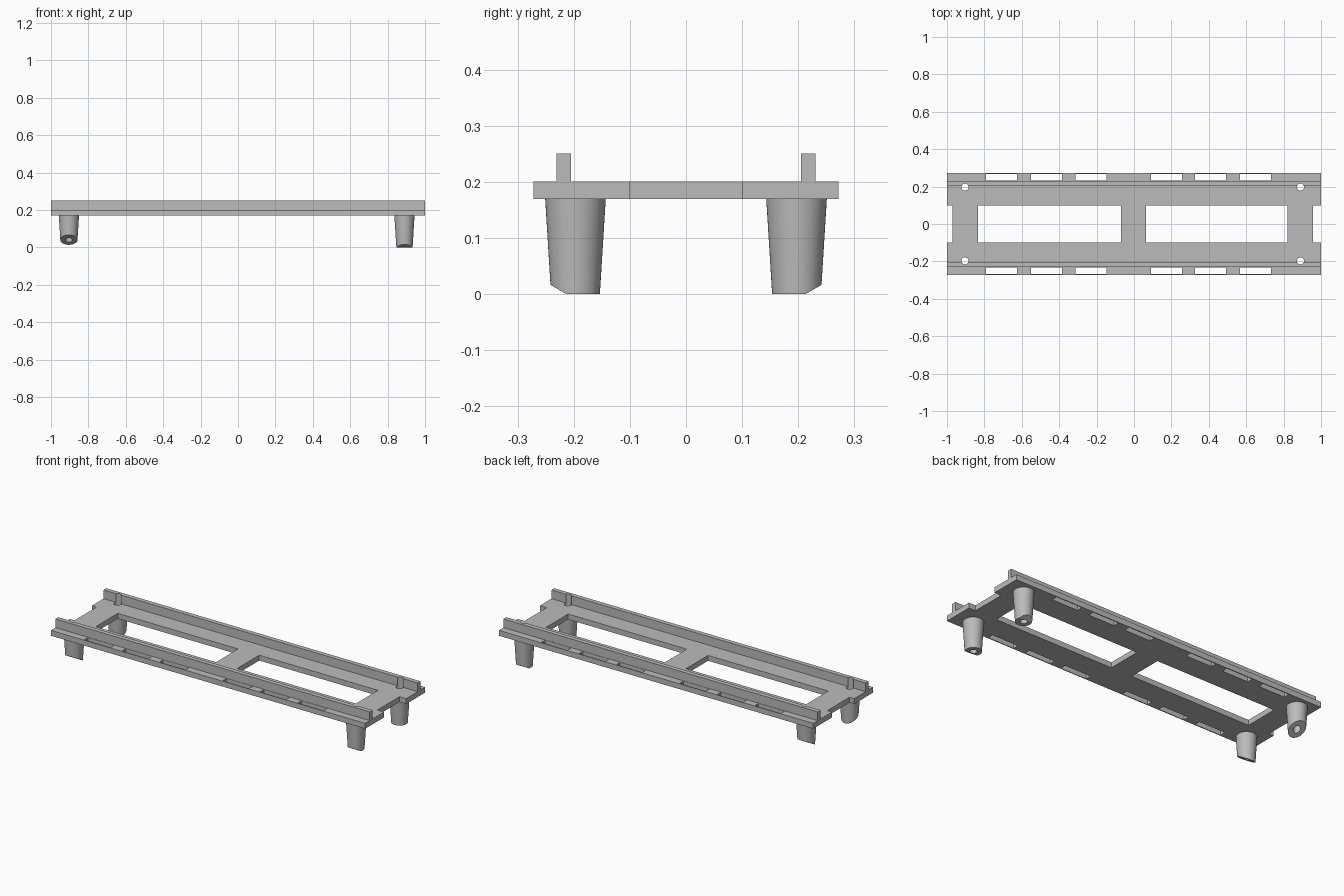
import bpy
import bmesh
from math import radians, sin, cos
from mathutils import Matrix, Vector

cube = bpy.data.objects.get("Cube")
if cube:
    bpy.data.objects.remove(cube, do_unlink=True)

grey = bpy.data.materials.new("light grey plastic")
grey.use_nodes = True
colour = (0.5, 0.5, 0.5, 1)
grey.diffuse_color = colour
grey.node_tree.nodes["Principled BSDF"].inputs["Base Color"].default_value = colour

BOTTOM, TOP, RAIL_TOP = 0.17, 0.201, 0.251
HALF_Y = 0.272
LEG_Y = 0.197
LEG_X = (-0.904, 0.89)


def add_box(bm, x0, x1, y0, y1, z0, z1):
    size = Matrix.Diagonal((x1 - x0, y1 - y0, z1 - z0, 1))
    centre = Matrix.Translation(((x0 + x1) / 2, (y0 + y1) / 2, (z0 + z1) / 2))
    bmesh.ops.create_cube(bm, size=1, matrix=centre @ size)


def add_cone(bm, x, y, z0, z1, r0, r1, sides=48):
    bmesh.ops.create_cone(bm, cap_ends=True, segments=sides, radius1=r0, radius2=r1,
                          depth=z1 - z0, matrix=Matrix.Translation((x, y, (z0 + z1) / 2)))


def make_object(name, bm):
    bmesh.ops.recalc_face_normals(bm, faces=bm.faces)
    mesh = bpy.data.meshes.new(name)
    bm.to_mesh(mesh)
    bm.free()
    mesh.materials.append(grey)
    ob = bpy.data.objects.new(name, mesh)
    bpy.context.collection.objects.link(ob)
    return ob


def activate(ob):
    bpy.ops.object.select_all(action='DESELECT')
    ob.select_set(True)
    bpy.context.view_layer.objects.active = ob


def cut(ob, cutter):
    mod = ob.modifiers.new("cut", 'BOOLEAN')
    mod.operation = 'DIFFERENCE'
    mod.solver = 'EXACT'
    mod.object = cutter
    activate(ob)
    bpy.ops.object.modifier_apply(modifier=mod.name)


# Screw bores through legs, plate and rails
bm = bmesh.new()
for x in LEG_X:
    for side in (-1, 1):
        add_cone(bm, x, side * LEG_Y, -0.1, 0.4, 0.019, 0.019, 32)
bores = make_object("bore_cutter", bm)

# Plate openings: windows, end notches and edge slots
bm = bmesh.new()
for x0, x1 in ((-0.835, -0.07), (0.065, 0.82), (-1.1, -0.97), (0.957, 1.1)):
    add_box(bm, x0, x1, -0.1, 0.1, 0.1, 0.3)
for x in (-0.708, -0.468, -0.23, 0.174, 0.41, 0.65):
    for y in (-0.25, 0.25):
        add_box(bm, x - 0.083, x + 0.083, y - 0.017, y + 0.017, 0.1, 0.3)
openings = make_object("opening_cutter", bm)

# Base plate
bm = bmesh.new()
add_box(bm, -1, 1, -HALF_Y, HALF_Y, BOTTOM, TOP)
plate = make_object("base_plate", bm)
cut(plate, openings)
cut(plate, bores)
parts = [plate]

# Long rails
for side, name in ((-1, "front_rail"), (1, "back_rail")):
    bm = bmesh.new()
    inner, outer = sorted((side * 0.205, side * 0.231))
    add_box(bm, -1, 1, inner, outer, TOP, RAIL_TOP)
    rail = make_object(name, bm)
    cut(rail, bores)
    parts.append(rail)

# Tapered legs, feet bevelled outward at thirty degrees
slope = radians(30)
for x, end, cut_y, cut_z in ((LEG_X[0], "right", 0.153, 0.014),
                             (LEG_X[1], "left", 0.213, 0.0)):
    for side, name in ((-1, "front"), (1, "back")):
        bm = bmesh.new()
        add_cone(bm, x, side * LEG_Y, 0, BOTTOM, 0.0435, 0.054)
        cutout = bmesh.ops.bisect_plane(
            bm, geom=bm.verts[:] + bm.edges[:] + bm.faces[:],
            plane_co=Vector((x, side * cut_y, cut_z)),
            plane_no=Vector((0, side * sin(slope), -cos(slope))), clear_outer=True)
        edges = [e for e in cutout["geom_cut"] if isinstance(e, bmesh.types.BMEdge)]
        bmesh.ops.holes_fill(bm, edges=edges, sides=0)
        leg = make_object(f"{name}_{end}_leg", bm)
        cut(leg, bores)
        parts.append(leg)

for ob in parts:
    activate(ob)
    bpy.ops.object.shade_smooth_by_angle(angle=radians(25))

for helper in (bores, openings):
    bpy.data.objects.remove(helper, do_unlink=True)
